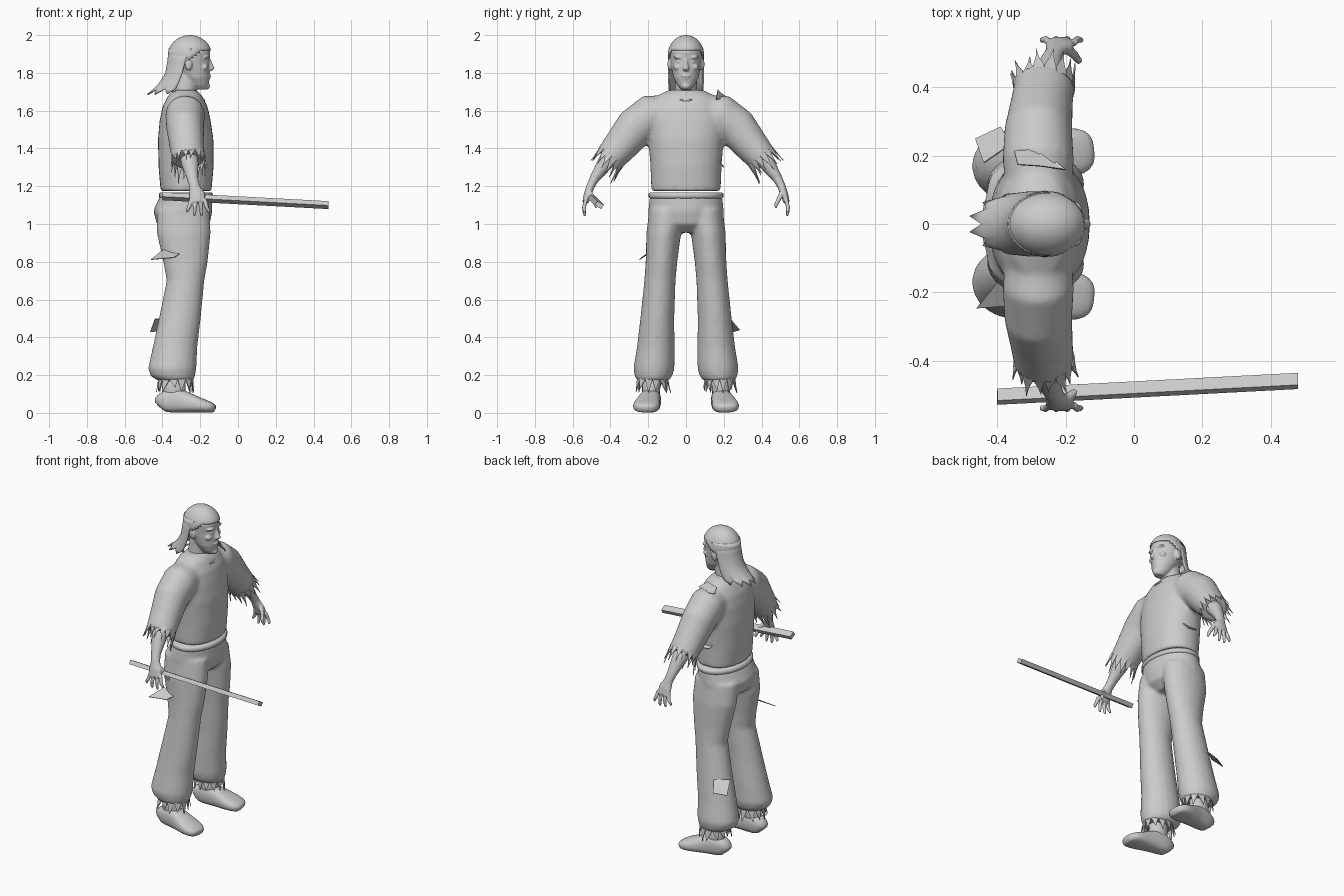
import bpy, bmesh, math, random
from mathutils import Vector, Matrix

random.seed(4)
if "Cube" in bpy.data.objects:
    bpy.data.objects.remove(bpy.data.objects["Cube"])

grey = bpy.data.materials.new("plain grey")
grey.use_nodes = True
grey.diffuse_color = (0.6, 0.6, 0.6, 1)
grey.node_tree.nodes["Principled BSDF"].inputs["Base Color"].default_value = (0.6, 0.6, 0.6, 1)


def finish(name, bm, voxel=0, thick=0, subsurf=0, smooth=True, relax=4):
    bmesh.ops.recalc_face_normals(bm, faces=bm.faces)
    for f in bm.faces:
        f.smooth = smooth
    mesh = bpy.data.meshes.new(name)
    bm.to_mesh(mesh)
    bm.free()
    mesh.materials.append(grey)
    ob = bpy.data.objects.new(name, mesh)
    bpy.context.collection.objects.link(ob)
    if subsurf:
        ob.modifiers.new("round", "SUBSURF").levels = subsurf
        ob.modifiers["round"].render_levels = subsurf
    if voxel:
        m = ob.modifiers.new("merge", "REMESH")
        m.mode, m.voxel_size, m.use_smooth_shade = "VOXEL", voxel, True
        m = ob.modifiers.new("relax", "SMOOTH")
        m.factor, m.iterations = 0.5, relax
    if thick:
        ob.modifiers.new("thickness", "SOLIDIFY").thickness = thick
    return ob


def ring(centre, tangent, side, ru, rv, n, power=1.0):
    """Points of a rounded section across the tangent."""
    t = tangent.normalized()
    u = (side - t * side.dot(t)).normalized()
    v = t.cross(u)
    pts = []
    for i in range(n):
        c, s = math.cos(math.tau * i / n), math.sin(math.tau * i / n)
        c = math.copysign(abs(c) ** power, c)
        s = math.copysign(abs(s) ** power, s)
        pts.append(centre + u * c * ru + v * s * rv)
    return pts


def loft(bm, secs, upright=False, side=(1, 0, 0), n=20, power=1.0):
    """Closed skin through sections (x, y, z, radius along side, other radius)."""
    mids = [Vector(s[:3]) for s in secs]
    rows = []
    for i, s in enumerate(secs):
        t = mids[min(i + 1, len(mids) - 1)] - mids[max(i - 1, 0)]
        if upright:
            t = Vector((0, 0, 1))
        rows.append([bm.verts.new(p) for p in ring(mids[i], t, Vector(side), s[3], s[4], n, power)])
    for a, b in zip(rows, rows[1:]):
        for i in range(n):
            bm.faces.new((a[i], a[(i + 1) % n], b[(i + 1) % n], b[i]))
    bm.faces.new(rows[0][::-1])
    bm.faces.new(rows[-1])


def ball(bm, loc, size):
    bmesh.ops.create_uvsphere(bm, u_segments=20, v_segments=12, radius=1,
                              matrix=Matrix.Translation(loc) @ Matrix.Diagonal((*size, 1)))


def fringe(name, centre, tangent, ru, rv, count, length, droop, narrow):
    """Ragged pointed strips around an opening."""
    bm = bmesh.new()
    t = Vector(tangent).normalized()
    pts = ring(Vector(centre), t, Vector((1, 0, 0)), ru, rv, count)
    for i, a in enumerate(pts):
        b = pts[(i + 1) % count]
        out = ((a + b) / 2 - Vector(centre)).normalized()
        drop = (t + Vector((0, 0, -droop)) + out * random.uniform(0, 0.3)) * length * random.uniform(0.6, 1.1)
        tip = a.lerp(b, random.uniform(0.2, 0.8)) + drop
        mid_a, mid_b = a.lerp(tip, 0.5), b.lerp(tip, 0.5)
        mid_a, mid_b = mid_a.lerp(mid_b, narrow), mid_b.lerp(mid_a, narrow)
        bm.faces.new([bm.verts.new(p) for p in (a - t * 0.02, b - t * 0.02, b, mid_b, tip, mid_a, a)])
    finish(name, bm, thick=0.004, smooth=False)


def flap(name, pts):
    bm = bmesh.new()
    bm.faces.new([bm.verts.new(p) for p in pts])
    finish(name, bm, thick=0.004, smooth=False)


# Shirt: torso and sleeves merged into one skin
bm = bmesh.new()
loft(bm, [(-.275, 0, 1.175, .135, .184), (-.275, 0, 1.3, .146, .188), (-.277, 0, 1.45, .147, .2),
          (-.28, 0, 1.55, .135, .205), (-.28, 0, 1.62, .12, .19), (-.28, 0, 1.68, .09, .15),
          (-.28, 0, 1.71, .06, .09)], True, n=28, power=.9)
for s in (1, -1):
    loft(bm, [(-.28, s * .08, 1.6, .09, .085), (-.28, s * .18, 1.577, .105, .112),
              (-.28, s * .27, 1.51, .1, .108), (-.27, s * .35, 1.41, .092, .092),
              (-.262, s * .41, 1.34, .088, .08)])
finish("shirt", bm, voxel=.011, relax=8)

# Neckline
curve = bpy.data.curves.new("neckline", "CURVE")
curve.dimensions, curve.bevel_depth = "3D", .005
spline = curve.splines.new("POLY")
spline.points.add(31)
spline.use_cyclic_u = True
for i, p in enumerate(spline.points):
    a = math.tau * i / 32
    p.co = (-.273 + .095 * math.cos(a), .092 * math.sin(a), 1.683 - .028 * math.cos(a), 1)
curve.materials.append(grey)
bpy.context.collection.objects.link(bpy.data.objects.new("neckline", curve))

# Trousers: hips and legs merged
bm = bmesh.new()
loft(bm, [(-.28, 0, .955, .08, .1), (-.29, 0, 1.0, .14, .195), (-.292, 0, 1.07, .157, .2),
          (-.275, 0, 1.15, .137, .192)], True, n=28)
for s in (1, -1):
    loft(bm, [(-.29, s * .1, 1.08, .14, .095), (-.287, s * .118, .95, .143, .092),
              (-.278, s * .13, .8, .118, .084), (-.278, s * .138, .7, .1, .083),
              (-.308, s * .152, .5, .111, .09), (-.333, s * .16, .35, .118, .1),
              (-.348, s * .17, .235, .128, .109), (-.345, s * .172, .195, .118, .1),
              (-.33, s * .176, .17, .093, .083)], True)
finish("trousers", bm, voxel=.011, relax=5)

# Waistband
bm = bmesh.new()
loft(bm, [(-.275, 0, 1.135, .135, .19), (-.275, 0, 1.142, .143, .198),
          (-.275, 0, 1.16, .143, .198), (-.275, 0, 1.168, .134, .189)], True, n=40)
finish("waistband", bm)

for s, label in ((1, "left"), (-1, "right")):
    # Torn edges
    fringe(label + "_sleeve_fringe", (-.262, s * .405, 1.345), (0, s * .65, -.75), .086, .078, 16, .07, .35, .22)
    fringe(label + "_trouser_fringe", (-.33, s * .178, .175), (0, 0, -1), .09, .078, 13, .065, 0, 0)

    # Forearm and hand
    bm = bmesh.new()
    loft(bm, [(-.262, s * .37, 1.385, .05, .05), (-.255, s * .43, 1.32, .046, .043),
              (-.24, s * .485, 1.24, .03, .026), (-.23, s * .505, 1.2, .028, .022),
              (-.218, s * .522, 1.155, .042, .02), (-.214, s * .532, 1.115, .043, .017)], n=14)
    for k, tip in enumerate((1.062, 1.042, 1.042, 1.058)):
        x = -.248 + k * .024
        lean = (k - 1.5) * .007
        loft(bm, [(x, s * .53, 1.13, .011, .011), (x + lean, s * .54, 1.088, .011, .011),
                  (x + lean * 2, s * .538, tip + .012, .009, .009),
                  (x + lean * 2, s * .535, tip, .005, .005)], n=8)
    loft(bm, [(-.2, s * .515, 1.175, .016, .016), (-.175, s * .495, 1.14, .013, .013),
              (-.162, s * .478, 1.105, .011, .011), (-.158, s * .474, 1.085, .006, .006)], n=8)
    finish(label + "_arm", bm, voxel=.0045, relax=3)

    # Ankle and shoe
    bm = bmesh.new()
    loft(bm, [(-.335, s * .185, .03, .06, .045), (-.338, s * .185, .12, .06, .047),
              (-.335, s * .178, .24, .06, .055)], True)
    finish(label + "_ankle", bm)
    bm = bmesh.new()
    loft(bm, [(x, s * y, h / 2, w, h / 2) for x, y, h, w in (
        (-.422, .18, .07, .025), (-.41, .181, .105, .046), (-.35, .185, .137, .056),
        (-.29, .192, .122, .058), (-.23, .203, .092, .068), (-.175, .211, .07, .075),
        (-.135, .216, .053, .06), (-.12, .218, .036, .034))], side=(0, 1, 0), n=16, power=.75)
    finish(label + "_shoe", bm, subsurf=1)

# Loose flaps of cloth
flap("thigh_flap", [(-.40, -.17, .86), (-.30, -.2, .845), (-.34, -.235, .82), (-.46, -.245, .81)])
flap("calf_flap", [(-.44, .18, .5), (-.36, .235, .5), (-.39, .285, .44), (-.465, .25, .43)])
flap("shoulder_flap", [(-.35, .215, 1.675), (-.34, .175, 1.7), (-.27, .17, 1.715), (-.2, .16, 1.66), (-.27, .22, 1.67)])
flap("side_flap", [(-.32, .18, 1.33), (-.22, .18, 1.33), (-.24, .2, 1.3), (-.3, .2, 1.305)])

# Head, neck and face
bm = bmesh.new()
loft(bm, [(-.29, 0, 1.6, .075, .075), (-.28, 0, 1.7, .06, .06), (-.268, 0, 1.8, .06, .055)], True)
loft(bm, [(-.195, 0, 1.712, .034, .026), (-.208, 0, 1.735, .053, .046), (-.222, 0, 1.775, .072, .066),
          (-.243, 0, 1.83, .094, .078), (-.252, 0, 1.862, .1, .083), (-.254, 0, 1.91, .108, .087),
          (-.255, 0, 1.96, .088, .072), (-.255, 0, 1.985, .045, .04)], True, n=28)
loft(bm, [(-.158, 0, 1.878, .01, .009), (-.146, 0, 1.845, .013, .011),
          (-.139, 0, 1.822, .015, .017), (-.15, 0, 1.81, .01, .013)], True, n=10)
ball(bm, (-.153, 0, 1.785), (.011, .026, .006))
ball(bm, (-.157, 0, 1.772), (.011, .021, .006))
ball(bm, (-.165, 0, 1.729), (.017, .022, .016))
for s in (1, -1):
    ball(bm, (-.17, s * .036, 1.883), (.02, .03, .009))
    ball(bm, (-.172, s * .033, 1.858), (.016, .016, .008))
    ball(bm, (-.18, s * .045, 1.83), (.022, .022, .018))
    ball(bm, (-.262, s * .086, 1.845), (.02, .012, .033))
finish("head", bm, voxel=.005, relax=3)

# Hair cap, open over the face
bm = bmesh.new()
bmesh.ops.create_uvsphere(bm, u_segments=40, v_segments=24, radius=1,
                          matrix=Matrix.Translation((-.255, 0, 1.892)) @ Matrix.Diagonal((.116, .096, .108, 1)))
face = [f for f in bm.faces if f.calc_center_median().z < 1.925 - max(0, -.19 - f.calc_center_median().x) * .9]
bmesh.ops.delete(bm, geom=face, context="FACES")
finish("hair_cap", bm, thick=.008)

# Hair falling behind, ending in pointed locks
bm = bmesh.new()
cols = 25
rows = []
for cx, z, rx, ry, span in ((-.255, 1.93, .112, .092, 95), (-.262, 1.87, .111, .096, 82),
                            (-.28, 1.8, .105, .096, 82), (-.305, 1.75, .11, .095, 86),
                            (-.325, 1.715, .122, .092, 88)):
    row = []
    for i in range(cols):
        a = math.radians(180 + span * (2 * i / (cols - 1) - 1))
        row.append(bm.verts.new((cx + rx * math.cos(a), ry * math.sin(a), z)))
    rows.append(row)
for a, b in zip(rows, rows[1:]):
    for i in range(cols - 1):
        bm.faces.new((a[i], a[i + 1], b[i + 1], b[i]))
for i in range(0, cols - 1, 4):
    lock = rows[-1][i:i + 5]
    back = -math.cos(math.pi * (i + 2 - cols // 2) / cols)
    tip = bm.verts.new(lock[2].co + Vector((.035 * back - .005, 0, -.027)))
    for p, q in zip(lock, lock[1:]):
        bm.faces.new((p, q, tip))
finish("long_hair", bm, thick=.008)

# Staff held in the right hand, rolled on its length
start, end = Vector((-.4, -.505, 1.147)), Vector((.48, -.459, 1.1))
along = (end - start).normalized()
across = Vector((0, math.cos(.5), -math.sin(.5)))
bm = bmesh.new()
rows = []
for p in (start, end):
    up = along.cross(across)
    rows.append([bm.verts.new(p + across * i * .02 + up * j * .013)
                 for i, j in ((1, 1), (-1, 1), (-1, -1), (1, -1))])
for i in range(4):
    bm.faces.new((rows[0][i], rows[0][i - 1], rows[1][i - 1], rows[1][i]))
for r in rows:
    bm.faces.new(r)
finish("staff", bm, smooth=False)
